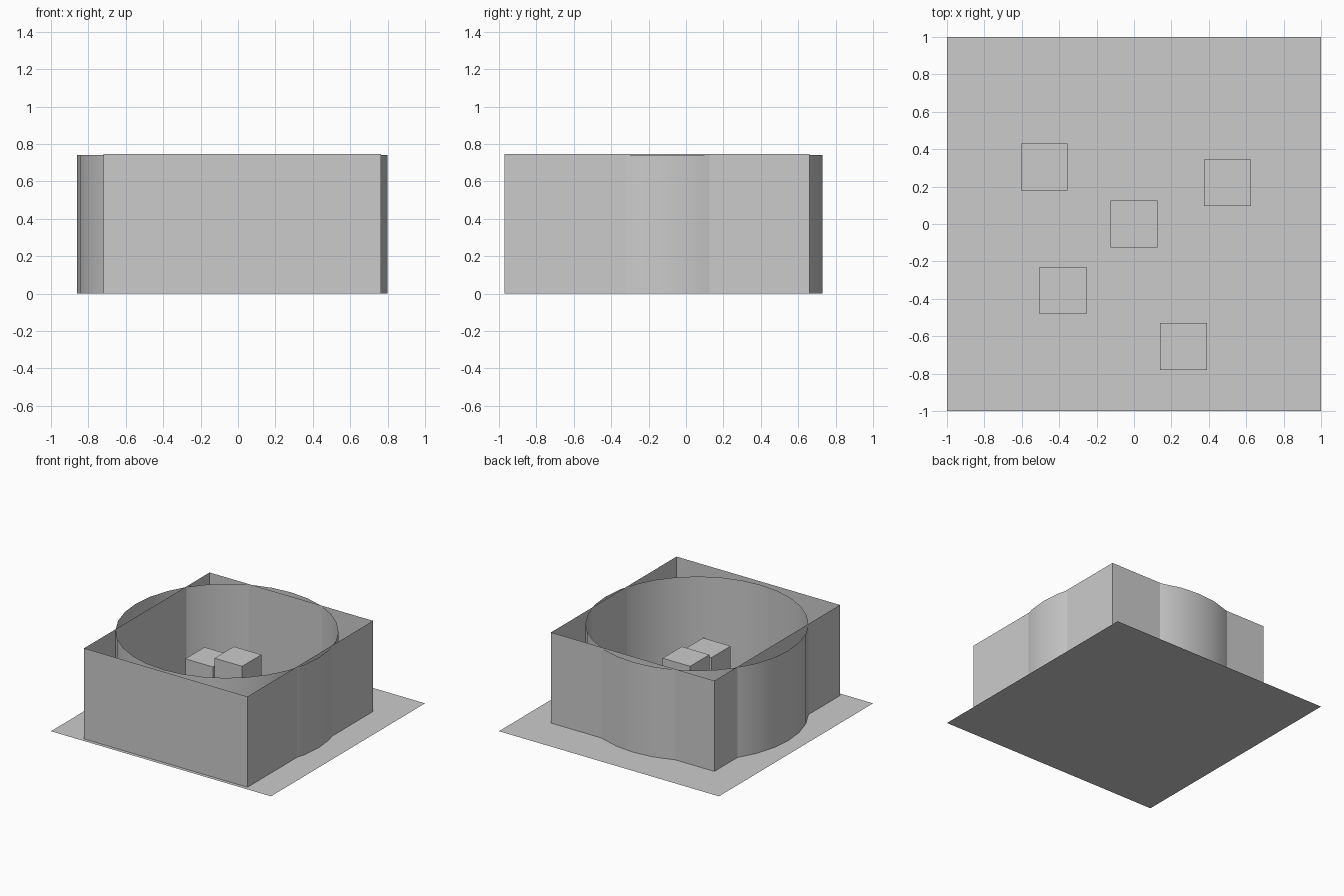
import bpy
import bmesh
import math

if "Cube" in bpy.data.objects:
    bpy.data.objects.remove(bpy.data.objects["Cube"])


def make_object(name, bm):
    mesh = bpy.data.meshes.new(name)
    bm.to_mesh(mesh)
    bm.free()
    obj = bpy.data.objects.new(name, mesh)
    bpy.context.collection.objects.link(obj)
    return obj


def open_wall(name, outline, height, smooth=False):
    """Thin upright wall following a closed outline, open above and below."""
    bm = bmesh.new()
    low = [bm.verts.new((x, y, 0)) for x, y in outline]
    high = [bm.verts.new((x, y, height)) for x, y in outline]
    n = len(outline)
    for i in range(n):
        j = (i + 1) % n
        face = bm.faces.new((low[i], low[j], high[j], high[i]))
        face.smooth = smooth
    return make_object(name, bm)


def block(name, x, y, height, side=0.25):
    """Square block standing on the floor."""
    bm = bmesh.new()
    bmesh.ops.create_cube(bm, size=1)
    bmesh.ops.scale(bm, vec=(side, side, height), verts=bm.verts)
    bmesh.ops.translate(bm, vec=(x, y, height / 2), verts=bm.verts)
    return make_object(name, bm)


# Flat floor sheet
floor = bmesh.new()
bmesh.ops.create_grid(floor, x_segments=1, y_segments=1, size=1)
make_object("floor", floor)

# Rectangular enclosure
x0, x1, y0, y1 = -0.72, 0.765, -0.97, 0.66
open_wall("square_wall", [(x0, y0), (x1, y0), (x1, y1), (x0, y1)], 0.745)

# Round enclosure crossing the rectangular one
cx, cy, radius, sides = -0.03, -0.10, 0.83, 32
ring = [(cx + radius * math.cos(2 * math.pi * i / sides),
         cy + radius * math.sin(2 * math.pi * i / sides)) for i in range(sides)]
open_wall("round_wall", ring, 0.74, smooth=True)

# Blocks on the floor, with a taller one in the middle
block("centre_block", 0, 0, 0.5)
for i, (x, y) in enumerate([(-0.48, 0.305), (0.5, 0.22),
                            (-0.38, -0.355), (0.265, -0.655)]):
    block(f"floor_block_{i + 1}", x, y, 0.25)
